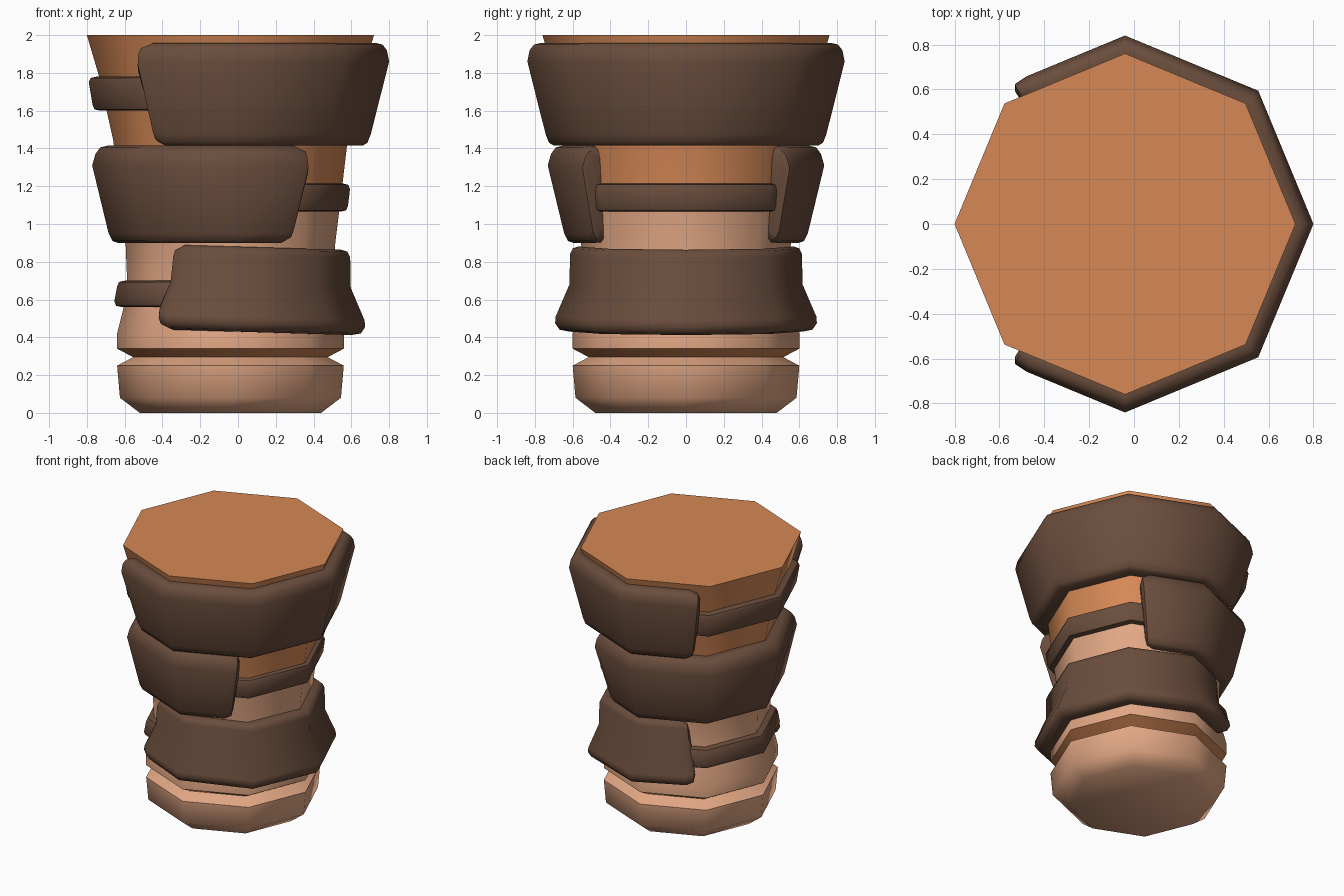
import bpy, bmesh, math

if "Cube" in bpy.data.objects:
    bpy.data.objects.remove(bpy.data.objects["Cube"])

CX = -0.04


def material(name, rgb):
    m = bpy.data.materials.new(name)
    lin = [((c / 255 + 0.055) / 1.055) ** 2.4 for c in rgb]
    m.diffuse_color = (*lin, 1)
    m.use_nodes = True
    m.node_tree.nodes["Principled BSDF"].inputs["Base Color"].default_value = m.diffuse_color
    return m


ORANGE = material("orange", (214, 137, 86))
PEACH = material("peach", (226, 167, 132))
BROWN = material("dark brown", (106, 77, 60))


def octagon(u, r, cx, turn=0):
    """Point on an octagon; whole u values are its corners."""
    k = math.floor(u)
    f = u - k
    a, b = ((k + turn) * math.pi / 4, (k + 1 + turn) * math.pi / 4)
    return (cx + r * (math.cos(a) * (1 - f) + math.cos(b) * f),
            r * (math.sin(a) * (1 - f) + math.sin(b) * f))


def finish(name, bm, mats):
    bmesh.ops.recalc_face_normals(bm, faces=bm.faces)
    me = bpy.data.meshes.new(name)
    bm.to_mesh(me)
    bm.free()
    for m in mats:
        me.materials.append(m)
    ob = bpy.data.objects.new(name, me)
    bpy.context.collection.objects.link(ob)
    bpy.ops.object.select_all(action='DESELECT')
    ob.select_set(True)
    bpy.context.view_layer.objects.active = ob
    bpy.ops.object.shade_smooth_by_angle(angle=math.radians(50))
    return ob


def trunk():
    prof = [(.48, 0), (.585, .08), (.6, .25), (.515, .295), (.6, .34), (.6, .42),
            (.565, .56), (.547, .7), (.555, .9), (.58, 1.1), (.62, 1.44),
            (.695, 1.78), (.76, 2)]
    bm = bmesh.new()
    rings = [[bm.verts.new((*octagon(i, r, CX), z)) for i in range(8)] for r, z in prof]
    for lo, hi in zip(rings, rings[1:]):
        for i in range(8):
            j = (i + 1) % 8
            bm.faces.new((lo[i], lo[j], hi[j], hi[i]))
    bm.faces.new(rings[0])
    bm.faces.new(rings[-1])
    # orange above the middle and on the underside of the groove, peach elsewhere
    for f in bm.faces:
        z = f.calc_center_median().z
        f.material_index = 0 if z > 1.05 or .295 < z < .34 else 1
    finish("trunk", bm, [ORANGE, PEACH])


def wrap(name, outer, inner, turn, ends, corners, cx=CX, tilt=0, inset=.07):
    """Wrap swept round the octagon; ends = (bottom, top) reach past the last corner."""
    prof = outer + inner
    zs = [z for r, z in prof]
    z0, z1 = min(zs), max(zs)
    mid, h = (z0 + z1) / 2, z1 - z0
    # stations along one half: (corner, offset from end, inset)
    tail = [(None, -.13, 0), (None, -.03, inset * .3), (None, 0, inset)]
    path = ([(-1, *t[1:]) for t in reversed(tail)]
            + [(c, None, 0) for c in range(-corners, corners + 1)]
            + [(1, *t[1:]) for t in tail])
    bm = bmesh.new()
    rings = []
    for side, off, d in path:
        ring = []
        for i, (r, z) in enumerate(prof):
            if off is None:
                u = side
            else:
                t = (z - z0) / h
                u = side * (corners + ends[0] * (1 - t) + ends[1] * t + off)
            zz = mid + (z - mid) * (1 - 2 * d / h)
            rr = r - d * .6 if i < len(outer) else r
            x, y = octagon(u, rr, cx, turn)
            ring.append(bm.verts.new((x, y, zz + tilt * x)))
        rings.append(ring)
    n = len(prof)
    for a, b in zip(rings, rings[1:]):
        for i in range(n):
            j = (i + 1) % n
            bm.faces.new((a[i], a[j], b[j], b[i]))
    bm.faces.new(rings[0])
    bm.faces.new(rings[-1])
    finish(name, bm, [BROWN])


trunk()

# broad wraps: top and lower ones open to the left, the middle one to the right
wrap("top_wrap",
     [(.70, 1.415), (.725, 1.43), (.743, 1.475), (.84, 1.86), (.828, 1.92), (.805, 1.95), (.77, 1.958)],
     [(.70, 1.95), (.58, 1.42)], 0, (.82, .88), 2)
wrap("middle_wrap",
     [(.595, .9), (.625, .91), (.645, .95), (.732, 1.31), (.715, 1.37), (.69, 1.405), (.65, 1.415)],
     [(.57, 1.41), (.51, .905)], 4, (.77, .86), 2)
wrap("lower_wrap",
     [(.62, .43), (.67, .44), (.693, .475), (.69, .51), (.617, .68), (.614, .84), (.6, .87), (.57, .88)],
     [(.5, .875), (.5, .435)], 0, (.87, .78), 2, cx=-.02, tilt=-.03)


# narrow straps bridging each opening
def strap(name, z0, z1, r0, r1, turn):
    b = .03
    wrap(name, [(r0 - .04, z0), (r0 - .01, z0 + .007), (r0, z0 + b), (r1, z1 - b),
                (r1 - .01, z1 - .007), (r1 - .04, z1)],
         [(r1 - .12, z1), (r0 - .12, z0)], turn, (.35, .35), 1, inset=.02)


strap("top_strap", 1.6, 1.78, .73, .75, 4)
strap("middle_strap", 1.065, 1.215, .622, .633, 0)
strap("lower_strap", .56, .70, .615, .60, 4)
